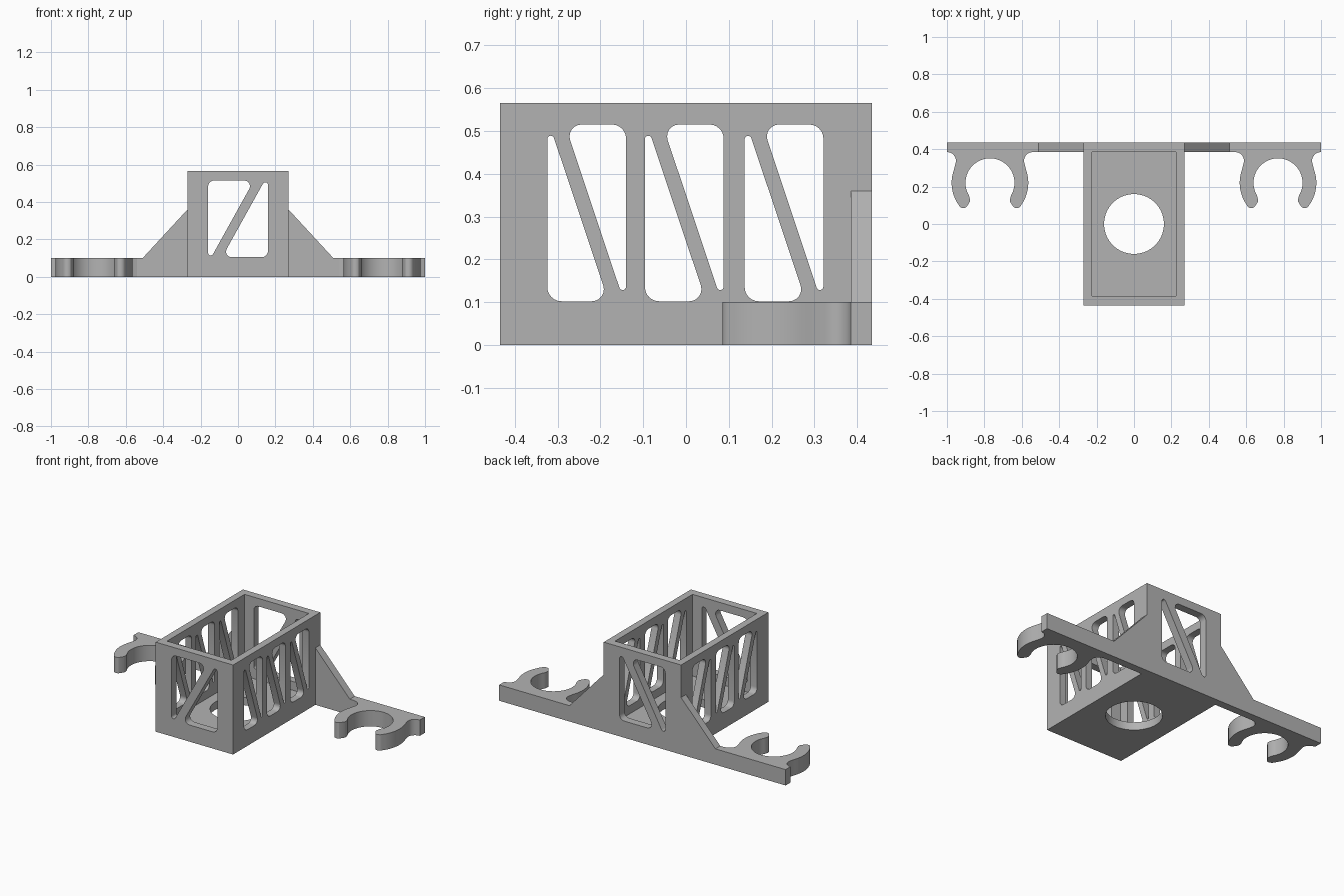
import bpy, bmesh, math
from mathutils import Vector

if "Cube" in bpy.data.objects:
    bpy.data.objects.remove(bpy.data.objects["Cube"])

grey = bpy.data.materials.new("plain grey")
grey.diffuse_color = (0.45, 0.45, 0.45, 1)
grey.use_nodes = True
grey.node_tree.nodes["Principled BSDF"].inputs["Base Color"].default_value = grey.diffuse_color


def prism(name, pts, axis, lo, hi):
    """Extrude a 2D outline along an axis from lo to hi."""
    place = {'x': lambda a, b, t: (t, a, b),
             'y': lambda a, b, t: (a, t, b),
             'z': lambda a, b, t: (a, b, t)}[axis]
    bm = bmesh.new()
    rings = [[bm.verts.new(place(a, b, t)) for a, b in pts] for t in (lo, hi)]
    n = len(pts)
    for r in rings:
        bm.faces.new(r)
    for i in range(n):
        j = (i + 1) % n
        bm.faces.new((rings[0][i], rings[0][j], rings[1][j], rings[1][i]))
    bmesh.ops.recalc_face_normals(bm, faces=bm.faces)
    mesh = bpy.data.meshes.new(name)
    bm.to_mesh(mesh)
    bm.free()
    mesh.materials.append(grey)
    ob = bpy.data.objects.new(name, mesh)
    bpy.context.collection.objects.link(ob)
    return ob


def rect(x, y):
    return [(-x, -y), (x, -y), (x, y), (-x, y)]


def arc(cx, cy, r, a0, a1, n):
    return [(cx + r * math.cos(math.radians(a0 + (a1 - a0) * i / n)),
             cy + r * math.sin(math.radians(a0 + (a1 - a0) * i / n))) for i in range(n + 1)]


def rounded(corners, radii, steps=6):
    """Polygon with a fillet of its own radius at each corner."""
    out = []
    for i, r in enumerate(radii):
        p = Vector(corners[i])
        u = (Vector(corners[i - 1]) - p).normalized()
        v = (Vector(corners[(i + 1) % len(corners)]) - p).normalized()
        half = u.angle(v) / 2
        c = p + (u + v).normalized() * (r / math.sin(half))
        t = r / math.tan(half)
        d0, d1 = p + u * t - c, p + v * t - c
        sweep = d0.angle(d1)
        for k in range(steps + 1):
            f = k / steps
            d = (d0 * math.sin((1 - f) * sweep) + d1 * math.sin(f * sweep)) / math.sin(sweep)
            out.append(tuple(c + d))
    return out


def spun(pts, cx, cy):
    return [(2 * cx - a, 2 * cy - b) for a, b in pts]


def smooth(ob):
    bpy.ops.object.select_all(action='DESELECT')
    ob.select_set(True)
    bpy.context.view_layer.objects.active = ob
    bpy.ops.object.shade_smooth_by_angle(angle=math.radians(30))


# open box with a floor hole and strutted windows through opposite walls
box = prism("box", rect(0.27, 0.435), 'z', 0, 0.565)
cutters = [prism("cavity_cutter", rect(0.225, 0.386), 'z', 0.05, 0.7),
           prism("hole_cutter", arc(0, 0, 0.16, 0, 354.375, 63), 'z', -0.1, 0.2)]
tri = rounded([(-0.16, 0.515), (0.085, 0.515), (-0.16, 0.074)], [0.033, 0.03, 0.014])
for pts in (tri, spun(tri, 0, 0.31)):
    cutters.append(prism("end_window_cutter", pts, 'y', -0.6, 0.6))
for y in (-0.324, -0.096, 0.137):
    tri = rounded([(y, 0.102), (y + 0.143, 0.102), (y, 0.53)], [0.033, 0.028, 0.008])
    for pts in (tri, spun(tri, y + 0.092, 0.3085)):
        cutters.append(prism("side_window_cutter", pts, 'x', -0.5, 0.5))
for c in cutters:
    c.hide_render = True
    mod = box.modifiers.new("cut", 'BOOLEAN')
    mod.operation, mod.solver, mod.object = 'DIFFERENCE', 'EXACT', c
bpy.context.view_layer.update()
cut_mesh = bpy.data.meshes.new_from_object(
    box.evaluated_get(bpy.context.evaluated_depsgraph_get()))
box.modifiers.clear()
box.data = cut_mesh
for c in cutters:
    bpy.data.objects.remove(c)
smooth(box)

# half outline of a spring clip around its ring centre, from plate to inner ring
half = [(0.23, 0.166)] + arc(0.228, 0.118, 0.046, 95, 195, 7)
half += arc(0, 0, 0.205, 20, -31, 10)
half += arc(0.142, -0.108, 0.027, -20, -125, 6)
half += [(0.108, -0.102), (0.107, -0.088)]
half += arc(0, 0, 0.131, -31, 90, 24)
outline = half + [(-a, b) for a, b in reversed(half[:-1])]

# side arms with sloped gussets, each carrying a clip
for side, s in (("left", -1), ("right", 1)):
    prism(side + "_arm", [(s * x, z) for x, z in
          ((0.27, 0), (1, 0), (1, 0.1), (0.51, 0.1), (0.27, 0.36))], 'y', 0.386, 0.435)
    smooth(prism(side + "_clip", [(s * 0.77 + a, 0.22 + b) for a, b in outline], 'z', 0, 0.1))
